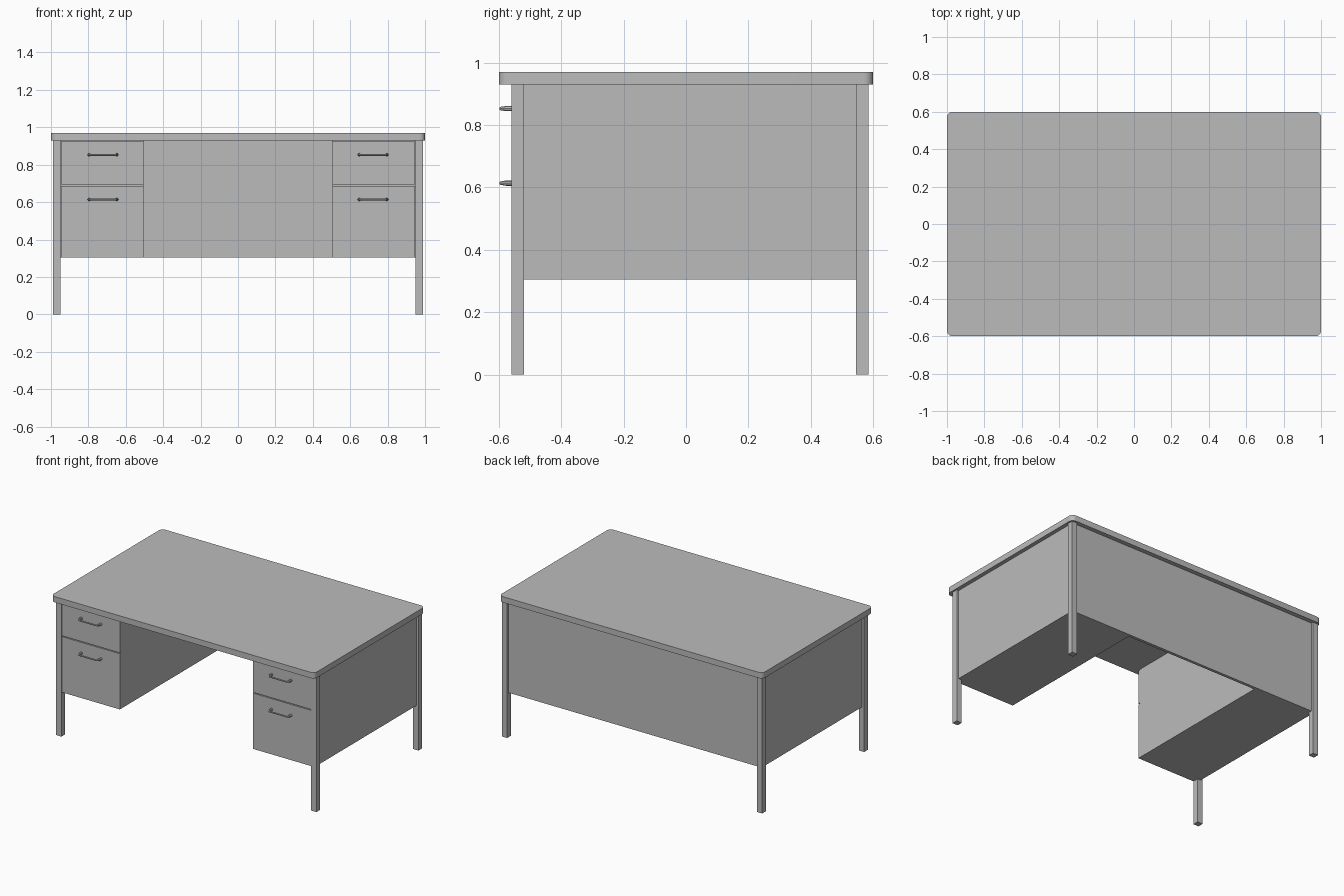
import bpy, bmesh
from mathutils import Vector

cube = bpy.data.objects.get("Cube")
if cube:
    bpy.data.objects.remove(cube, do_unlink=True)

# Single grey finish
grey = bpy.data.materials.new("desk_grey")
grey.use_nodes = True
colour = (0.5, 0.5, 0.5, 1)
grey.diffuse_color = colour
grey.node_tree.nodes["Principled BSDF"].inputs["Base Color"].default_value = colour


def box(name, low, high, corner=0):
    """Box between two corners, optionally with rounded vertical edges."""
    low, high = Vector(low), Vector(high)
    bm = bmesh.new()
    bmesh.ops.create_cube(bm, size=1)
    for v in bm.verts:
        v.co = (low + high) / 2 + v.co * (high - low)
    if corner:
        upright = [e for e in bm.edges if abs(e.verts[0].co.z - e.verts[1].co.z) > 0.001]
        bmesh.ops.bevel(bm, geom=upright, offset=corner, segments=6,
                        profile=0.5, affect='EDGES')
    bmesh.ops.recalc_face_normals(bm, faces=bm.faces[:])
    mesh = bpy.data.meshes.new(name)
    bm.to_mesh(mesh)
    bm.free()
    obj = bpy.data.objects.new(name, mesh)
    bpy.context.collection.objects.link(obj)
    mesh.materials.append(grey)
    return obj


def sided_box(name, side, x0, x1, y0, y1, z0, z1):
    """Box on one side of the desk, mirrored by side = +1 or -1."""
    a, b = sorted((side * x0, side * x1))
    return box(name, (a, y0, z0), (b, y1, z1))


def smooth(obj):
    bpy.ops.object.select_all(action='DESELECT')
    obj.select_set(True)
    bpy.context.view_layer.objects.active = obj
    if obj.type == 'CURVE':
        bpy.ops.object.convert(target='MESH')
    bpy.ops.object.shade_smooth_by_angle(angle=0.6)


def handle(name, x, z):
    """Bent bar pull with thicker feet."""
    half = 0.074
    path = [(-half, -0.555, 1), (-half, -0.576, 1), (-half + 0.007, -0.594, 0.65),
            (half - 0.007, -0.594, 0.65), (half, -0.576, 1), (half, -0.555, 1)]
    curve = bpy.data.curves.new(name, 'CURVE')
    curve.dimensions = '3D'
    curve.bevel_depth = 0.0085
    curve.bevel_resolution = 2
    curve.use_fill_caps = True
    spline = curve.splines.new('POLY')
    spline.points.add(len(path) - 1)
    for point, (px, py, radius) in zip(spline.points, path):
        point.co = (x + px, py, z, 1)
        point.radius = radius
    curve.materials.append(grey)
    obj = bpy.data.objects.new(name, curve)
    bpy.context.collection.objects.link(obj)
    smooth(obj)


# Top with rounded corners
smooth(box("tabletop", (-1, -0.6, 0.93), (1, 0.6, 0.97), corner=0.03))

# Back panel
box("back_panel", (-0.97, 0.55, 0.305), (0.97, 0.57, 0.93))

# Legs, pedestals, drawers and pulls on both sides
for side, label in ((1, "left"), (-1, "right")):
    sided_box(f"front_leg_{label}", side, 0.948, 0.988, -0.56, -0.52, 0, 0.93)
    sided_box(f"back_leg_{label}", side, 0.948, 0.988, 0.545, 0.585, 0, 0.93)
    sided_box(f"pedestal_{label}", side, 0.505, 0.973, -0.545, 0.56, 0.305, 0.93)
    sided_box(f"upper_drawer_{label}", side, 0.505, 0.945, -0.56, -0.545, 0.693, 0.925)
    sided_box(f"lower_drawer_{label}", side, 0.505, 0.945, -0.56, -0.545, 0.305, 0.687)
    handle(f"upper_handle_{label}", side * 0.722, 0.853)
    handle(f"lower_handle_{label}", side * 0.722, 0.614)
